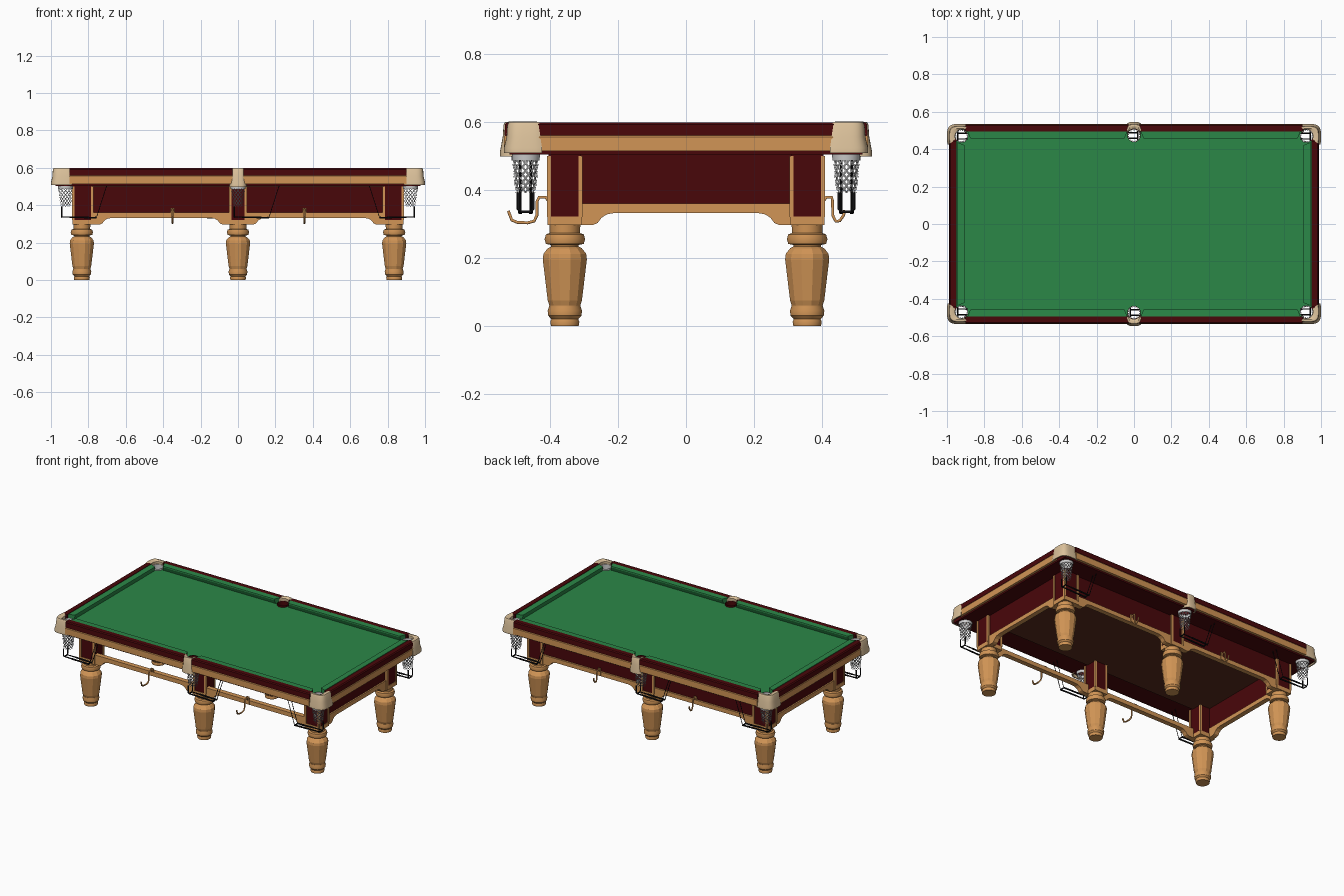
import bpy, bmesh
from math import pi, sin, cos, radians, copysign
from mathutils import Vector, Matrix

if "Cube" in bpy.data.objects:
    bpy.data.objects.remove(bpy.data.objects["Cube"])


def material(name, r, g, b):
    m = bpy.data.materials.new(name)
    m.use_nodes = True
    m.diffuse_color = (r, g, b, 1)
    m.node_tree.nodes["Principled BSDF"].inputs["Base Color"].default_value = (r, g, b, 1)
    return m


MAROON = material("maroon wood", 0.066, 0.002, 0.003)
WOOD = material("golden wood", 0.64, 0.3, 0.092)
CREAM = material("cream cap", 0.72, 0.54, 0.33)
GREEN = material("green cloth", 0.024, 0.245, 0.064)
NET = material("grey net", 0.62, 0.62, 0.62)
BLACK = material("black wire", 0.006, 0.006, 0.007)
BROWN = material("dark brown underside", 0.095, 0.024, 0.012)


def finish(name, bm, mat, smooth=False):
    bmesh.ops.recalc_face_normals(bm, faces=bm.faces)
    me = bpy.data.meshes.new(name)
    bm.to_mesh(me)
    bm.free()
    ob = bpy.data.objects.new(name, me)
    bpy.context.collection.objects.link(ob)
    me.materials.append(mat)
    if smooth:
        select(ob)
        bpy.ops.object.shade_smooth_by_angle(angle=radians(32))
    return ob


def select(ob):
    bpy.ops.object.select_all(action='DESELECT')
    ob.select_set(True)
    bpy.context.view_layer.objects.active = ob


def box(name, x0, x1, y0, y1, z0, z1, mat):
    bm = bmesh.new()
    mid = Vector((x0 + x1, y0 + y1, z0 + z1)) / 2
    size = (abs(x1 - x0), abs(y1 - y0), abs(z1 - z0), 1)
    bmesh.ops.create_cube(bm, size=1, matrix=Matrix.Translation(mid) @ Matrix.Diagonal(size))
    return finish(name, bm, mat)


def loft(name, rings, mat, smooth=False, ends=True):
    """Skin a list of equally long closed rings."""
    bm = bmesh.new()
    vs = [[bm.verts.new(p) for p in ring] for ring in rings]
    n = len(rings[0])
    for a, b in zip(vs, vs[1:]):
        for i in range(n):
            j = (i + 1) % n
            bm.faces.new((a[i], a[j], b[j], b[i]))
    if ends:
        bm.faces.new(vs[0])
        bm.faces.new(vs[-1])
    return finish(name, bm, mat, smooth)


def prism(name, pts, axis, a, b, mat, side=1, taper=0):
    """Extrude a (sideways, height) profile along x or y, optionally with mitred ends."""
    back = max(u for u, z in pts)

    def ring(c, sign):
        out = []
        for u, z in pts:
            t = c + sign * taper * (back - u)
            out.append((t, u * side, z) if axis == 'x' else (u * side, t, z))
        return out
    return loft(name, [ring(a, 1), ring(b, -1)], mat)


def lathe(name, profile, x, y, sides, mat, smooth=True, ends=True):
    rings = [[(x + r * cos(2 * pi * (k + .5) / sides), y + r * sin(2 * pi * (k + .5) / sides), z)
              for k in range(sides)] for r, z in profile]
    return loft(name, rings, mat, smooth, ends)


def wire(name, pts, radius, mat):
    cu = bpy.data.curves.new(name, 'CURVE')
    cu.dimensions = '3D'
    cu.bevel_depth = radius
    cu.bevel_resolution = 1
    cu.use_fill_caps = True
    sp = cu.splines.new('POLY')
    sp.points.add(len(pts) - 1)
    for p, co in zip(sp.points, pts):
        p.co = (*co, 1)
    cu.materials.append(mat)
    bpy.context.collection.objects.link(bpy.data.objects.new(name, cu))


POCKETS = [(sx * 0.922, sy * 0.47) for sx in (-1, 1) for sy in (-1, 1)] + [(0, 0.473), (0, -0.473)]


def punch_pockets(ob):
    bm = bmesh.new()
    for x, y in POCKETS:
        bmesh.ops.create_cone(bm, cap_ends=True, segments=24, radius1=.035, radius2=.035,
                              depth=.4, matrix=Matrix.Translation((x, y, .53)))
    cutter = finish("pocket_cutter", bm, GREEN)
    cutter.hide_render = True
    mod = ob.modifiers.new("pockets", 'BOOLEAN')
    mod.operation = 'DIFFERENCE'
    mod.object = cutter
    select(ob)
    bpy.ops.object.modifier_apply(modifier=mod.name)
    bpy.data.objects.remove(cutter)


# Playing bed, frame and underside
punch_pockets(box("cloth_bed", -.95, .95, -.498, .498, .525, .565, GREEN))
punch_pockets(box("under_frame", -.975, .975, -.518, .518, .503, .524, MAROON))
box("slate_underside", -.86, .86, -.38, .38, .498, .51, BROWN)

# Rails, wooden bands and cushions
RAIL = [(.495, .598), (.526, .598), (.532, .592), (.533, .56), (.495, .54)]
BAND = [(.49, .56), (.531, .56), (.535, .555), (.535, .514), (.49, .514)]
CUSHION = [(.496, .598), (.457, .597), (.456, .59), (.466, .565), (.496, .56)]


def shifted(pts, d):
    return [(u + d, z) for u, z in pts]


for s in (-1, 1):
    for a, b in ((-.9, -.03), (.03, .9)):
        prism("long_rail", RAIL, 'x', a, b, MAROON, s)
        prism("long_band", BAND, 'x', a, b, WOOD, s)
    for a, b in ((-.89, -.036), (.036, .89)):
        prism("long_cushion", CUSHION, 'x', a, b, GREEN, s, .4)
    prism("end_rail", shifted(RAIL, .455), 'y', -.445, .445, MAROON, s)
    prism("end_band", shifted(BAND, .455), 'y', -.445, .445, WOOD, s)
    prism("end_cushion", shifted(CUSHION, .45), 'y', -.437, .437, GREEN, s, .4)


# Pocket caps: flared rounded hoods around each pocket
def cap(name, pivot, pocket, hx, hy, a0, a1, z0, sx, sy):
    rings = []
    steps = 18
    for k in range(steps + 1):
        a = radians(a0 + (a1 - a0) * k / steps)
        c, s = cos(a), sin(a)
        ox, oy = hx * copysign(abs(c) ** .6, c), hy * copysign(abs(s) ** .6, s)

        def outer(f, z):
            return (sx * (pivot[0] + ox * f), sy * (pivot[1] + oy * f), z)

        def inner(z):
            return (sx * (pocket[0] + .035 * c), sy * (pocket[1] + .035 * s), z)
        rings.append([inner(.575), inner(.593), outer(.75, .6), outer(.93, .599), outer(1, .59),
                      outer(1.04, .555), outer(1.17, z0 + .015), outer(1.17, z0), outer(1.05, z0)])
    loft(name, rings, CREAM, True)


for sy in (-1, 1):
    for sx in (-1, 1):
        cap("corner_cap", (.93, .466), (.922, .47), .06, .059, -27, 117, .508, sx, sy)
    cap("middle_cap", (0, .475), (0, .473), .041, .061, 15, 165, .498, 1, sy)


# Hanging nets: flat diamond strands made by insetting and opening each face
def net(x, y):
    sides, rows = 12, 10
    bm = bmesh.new()
    grid = []
    for i in range(rows + 1):
        t = i / rows
        r = .038 - .011 * t ** 1.5
        grid.append([bm.verts.new((x + r * cos(2 * pi * (j + .5 * (i % 2)) / sides),
                                   y + r * sin(2 * pi * (j + .5 * (i % 2)) / sides),
                                   .5 - .11 * t)) for j in range(sides)])
    for i in range(rows - 1):
        for j in range(sides):
            k = j + i % 2
            bm.faces.new((grid[i][j], grid[i + 1][k % sides], grid[i + 2][j], grid[i + 1][k - 1]))
    bm.normal_update()
    holes = list(bm.faces)
    bmesh.ops.inset_individual(bm, faces=holes, thickness=.0026)
    bmesh.ops.delete(bm, geom=holes, context='FACES_ONLY')
    finish("pocket_net", bm, NET)
    lathe("net_collar", [(.035, .51), (.042, .508), (.04, .486), (.035, .486), (.035, .51)],
          x, y, 20, NET, ends=False)
    lathe("pocket_liner", [(.033, .505), (.033, .576), (.0348, .576), (.0348, .505), (.033, .505)],
          x, y, 24, NET if x else MAROON, ends=False)


# Ball racks below the nets: heavy cradle, thin sloping stays
for x, y in POCKETS:
    net(x, y)
    d = copysign(1, -x) if x else copysign(1, -y)
    for off in (-.022, .022):
        wire("ball_rack_drop", [(x - d * .02, y + off, .392), (x - d * .02, y + off, .345),
                                (x - d * .02, y + off * .7, .337), (x + d * .04, y + off * .7, .336)],
             .004, BLACK)
        wire("ball_rack_rail", [(x + d * .04, y + off * .7, .336), (x + d * .165, y + off * .7, .333)],
             .005, BLACK)
        wire("ball_rack_stay", [(x + d * .165, y + off * .7, .333), (x + d * .22, y + off * .7, .505)],
             .002, BLACK)
    for step in (-.02, .16):
        wire("ball_rack_bar", [(x + d * step, y - .016, .336), (x + d * step, y + .016, .336)], .004, BLACK)

# Six turned legs with square trimmed blocks
FOOT = [(.041, 0), (.043, .012), (.04, .02), (.049, .03), (.051, .045), (.047, .056), (.047, .06)]
SHAFT = [(.046, .058), (.052, .075), (.067, .195), (.065, .212), (.052, .228), (.04, .234)]
NECK = [(.04, .228), (.041, .238), (.056, .241), (.06, .255), (.056, .269), (.045, .273), (.046, .298)]
for lx in (-.835, 0, .835):
    for sy in (-1, 1):
        ly = sy * .356
        lathe("leg_foot", FOOT, lx, ly, 24, WOOD)
        lathe("leg_shaft", SHAFT, lx, ly, 12, WOOD, False)
        lathe("leg_neck", NECK, lx, ly, 24, WOOD)
        bx, half = (lx - copysign(.005, lx), .056) if lx else (0, .047)
        box("leg_block_base", bx - half, bx + half, ly - .051, ly + .051, .296, .322, WOOD)
        box("leg_block", bx - half + .003, bx + half - .003, ly - .048, ly + .048, .32, .506, MAROON)
        for tx in (-1, 1):
            for ty in (-1, 1):
                cx, cy = bx + tx * (half - .006), ly + ty * .046
                box("corner_trim", cx - .007, cx + .007, cy - .006, cy + .006, .32, .5, WOOD)


# Lower rails with curved brackets at both ends, and the apron panels
def apron_rail(name, a, b, axis, side, inner, outer):
    half = [(0, .36), (0, .296), (.035, .296), (.05, .302), (.062, .318), (.078, .328), (.1, .332)]
    pts = [(a + u, z) for u, z in half] + [(b - u, z) for u, z in reversed(half)]

    def ring(c):
        return [(t, side * c, z) if axis == 'x' else (side * c, t, z) for t, z in pts]
    loft(name, [ring(inner), ring(outer)], WOOD)


for s in (-1, 1):
    apron_rail("end_apron_rail", -.31, .31, 'y', s, .845, .877)
    box("end_panel", s * .85, s * .868, -.32, .32, .345, .506, MAROON)
    for a, b in ((-.776, -.046), (.046, .776)):
        apron_rail("long_apron_rail", a, b, 'x', s, .37, .402)
box("back_panel", -.8, .8, .375, .39, .345, .506, MAROON)

# Cue rest hooks: long ones in front, short ones behind
FRONT_HOOK = [(.4, .36), (.412, .378), (.432, .378), (.438, .365), (.438, .325), (.446, .308),
              (.465, .303), (.495, .304), (.512, .311), (.522, .338)]
BACK_HOOK = [(.4, .36), (.412, .378), (.428, .378), (.431, .365), (.431, .325), (.44, .307),
             (.452, .309), (.463, .325), (.466, .34)]
for x in (-.35, .355):
    for hook, s in ((FRONT_HOOK, -1), (BACK_HOOK, 1)):
        wire("cue_hook", [(x, s * u, z) for u, z in hook], .005, WOOD)
        box("hook_plate", x - .01, x + .01, s * .4, s * .406, .335, .385, WOOD)
